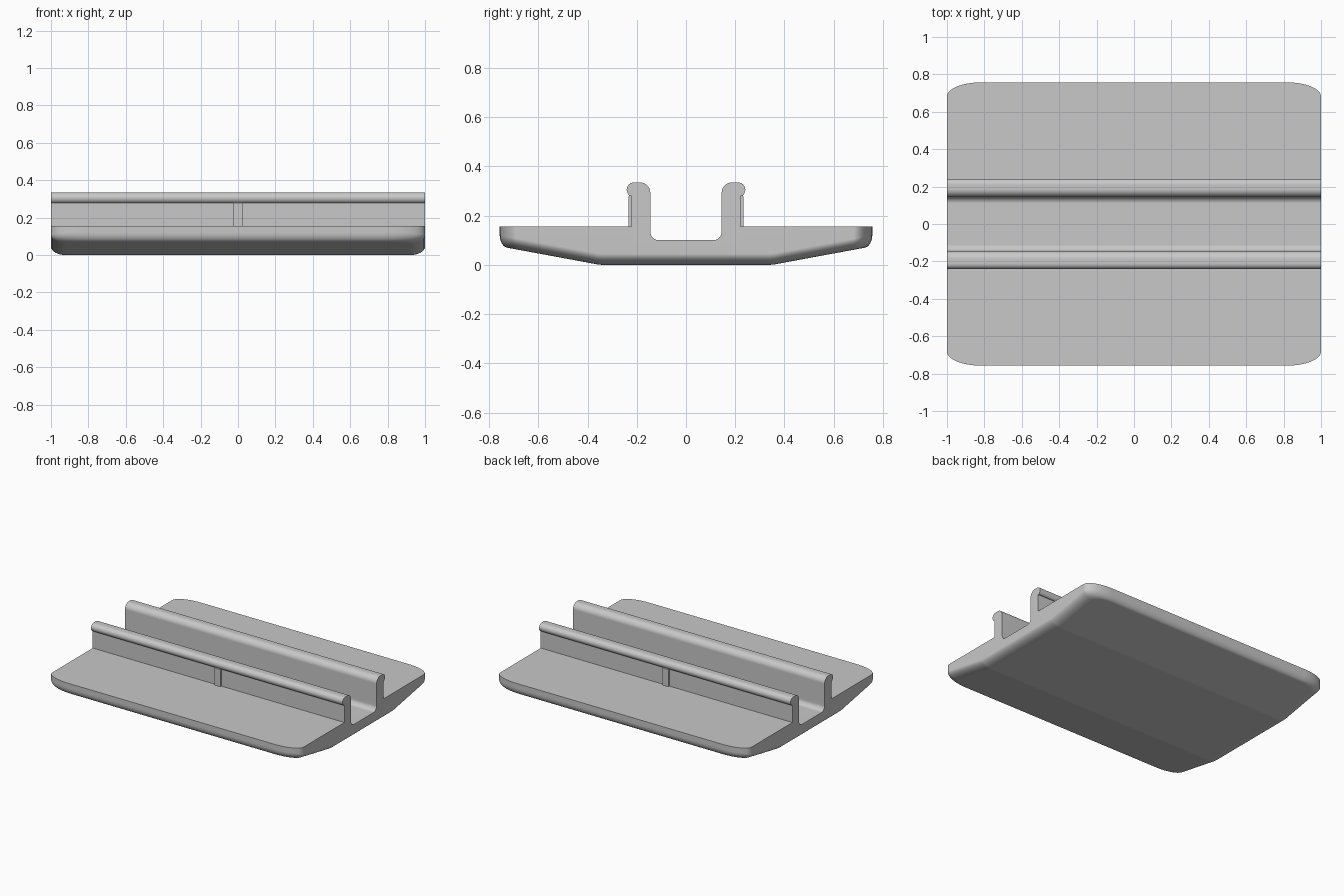
import bpy, bmesh, math

if "Cube" in bpy.data.objects:
    bpy.data.objects.remove(bpy.data.objects["Cube"])

gray = bpy.data.materials.new("light gray")
gray.diffuse_color = (0.58, 0.58, 0.58, 1)
gray.use_nodes = True
gray.node_tree.nodes["Principled BSDF"].inputs["Base Color"].default_value = gray.diffuse_color


def make_object(name, bm):
    bmesh.ops.recalc_face_normals(bm, faces=bm.faces)
    mesh = bpy.data.meshes.new(name)
    bm.to_mesh(mesh)
    bm.free()
    mesh.materials.append(gray)
    ob = bpy.data.objects.new(name, mesh)
    bpy.context.collection.objects.link(ob)
    return ob


def smooth(ob):
    bpy.ops.object.select_all(action='DESELECT')
    ob.select_set(True)
    bpy.context.view_layer.objects.active = ob
    bpy.ops.object.shade_smooth_by_angle(angle=math.radians(35))
    mod = ob.modifiers.new("weighted normals", 'WEIGHTED_NORMAL')
    mod.keep_sharp = True


def arc(cy, cz, r, a0, a1, n=8):
    return [(cy + r * math.cos(math.radians(a0 + (a1 - a0) * i / n)),
             cz + r * math.sin(math.radians(a0 + (a1 - a0) * i / n)))
            for i in range(n + 1)]


def extrude_x(name, profile, half):
    """Closed (y, z) profile swept from -half to +half along x."""
    bm = bmesh.new()
    face = bm.faces.new([bm.verts.new((-half, y, z)) for y, z in profile])
    ext = bmesh.ops.extrude_face_region(bm, geom=[face])
    moved = [v for v in ext['geom'] if isinstance(v, bmesh.types.BMVert)]
    bmesh.ops.translate(bm, verts=moved, vec=(2 * half, 0, 0))
    return make_object(name, bm)


TOP = 0.155


def underside(y):
    return max(0.0, (abs(y) - 0.35) * 0.185)


def side_points(t):
    """Right half of the rounded outline, inset by t, from front to back."""
    hx, hy = 1 - 0.08 * t, 0.757 - 0.03 * t
    rx, ry = 0.18 - 0.06 * t, 0.075 - 0.02 * t
    corner = [(hx - rx + rx * math.sin(a), hy - ry + ry * math.cos(a))
              for a in [math.pi / 2 * i / 10 for i in range(11)]]
    front = [(x, -y) for x, y in corner]
    straight = [(hx, y) for y in (-0.36, -0.34, 0.34, 0.36)]
    return front + straight + corner[::-1]


# Base plate: rounded outline, sloping underside, rounded lower edge
bm = bmesh.new()
rings = []
STEPS = 8
for k in range(-1, STEPS + 1):
    a = max(k, 0) / STEPS * math.pi / 2
    pts = side_points(1 - math.cos(a))
    zs = [TOP if k < 0 else underside(y) + 0.045 * (1 - math.sin(a)) for x, y in pts]
    right = [bm.verts.new((x, y, z)) for (x, y), z in zip(pts, zs)]
    left = [bm.verts.new((-x, y, z)) for (x, y), z in zip(pts, zs)]
    rings.append((right, left))
for (r0, l0), (r1, l1) in zip(rings, rings[1:]):
    a, b = r0 + l0[::-1], r1 + l1[::-1]
    for i in range(len(a)):
        j = (i + 1) % len(a)
        bm.faces.new((a[i], a[j], b[j], b[i]))
for right, left in (rings[0], rings[-1]):
    for i in range(len(right) - 1):
        bm.faces.new((right[i], right[i + 1], left[i + 1], left[i]))
base = make_object("base_plate", bm)

# Round-cornered channel cut along the middle
channel = (arc(-0.11, 0.135, 0.035, 180, 270) + arc(0.11, 0.135, 0.035, 270, 360)
           + [(0.145, 0.4), (-0.145, 0.4)])
cutter = extrude_x("channel_cutter", channel, 1.1)
cutter.hide_render = True
cutter.hide_viewport = False
mod = base.modifiers.new("channel", 'BOOLEAN')
mod.operation = 'DIFFERENCE'
mod.solver = 'EXACT'
mod.object = cutter
bpy.ops.object.select_all(action='DESELECT')
base.select_set(True)
bpy.context.view_layer.objects.active = base
bpy.ops.object.modifier_apply(modifier="channel")
bpy.data.objects.remove(cutter)
smooth(base)

# Two upright rails with rounded, outward-lipped heads and a centre rib each
rail = ([(0.145, TOP), (0.221, TOP), (0.221, 0.279)]
        + arc(0.211, 0.305, 0.030, -60, 90, 12)
        + arc(0.187, 0.293, 0.042, 90, 180, 10))
rib = [(0.215, TOP), (0.233, TOP), (0.233, 0.278), (0.228, 0.285), (0.215, 0.285)]
for side, s in (("front", -1), ("back", 1)):
    smooth(extrude_x(side + "_rail", [(s * y, z) for y, z in rail], 1.0))
    smooth(extrude_x(side + "_rib", [(s * y, z) for y, z in rib], 0.024))
